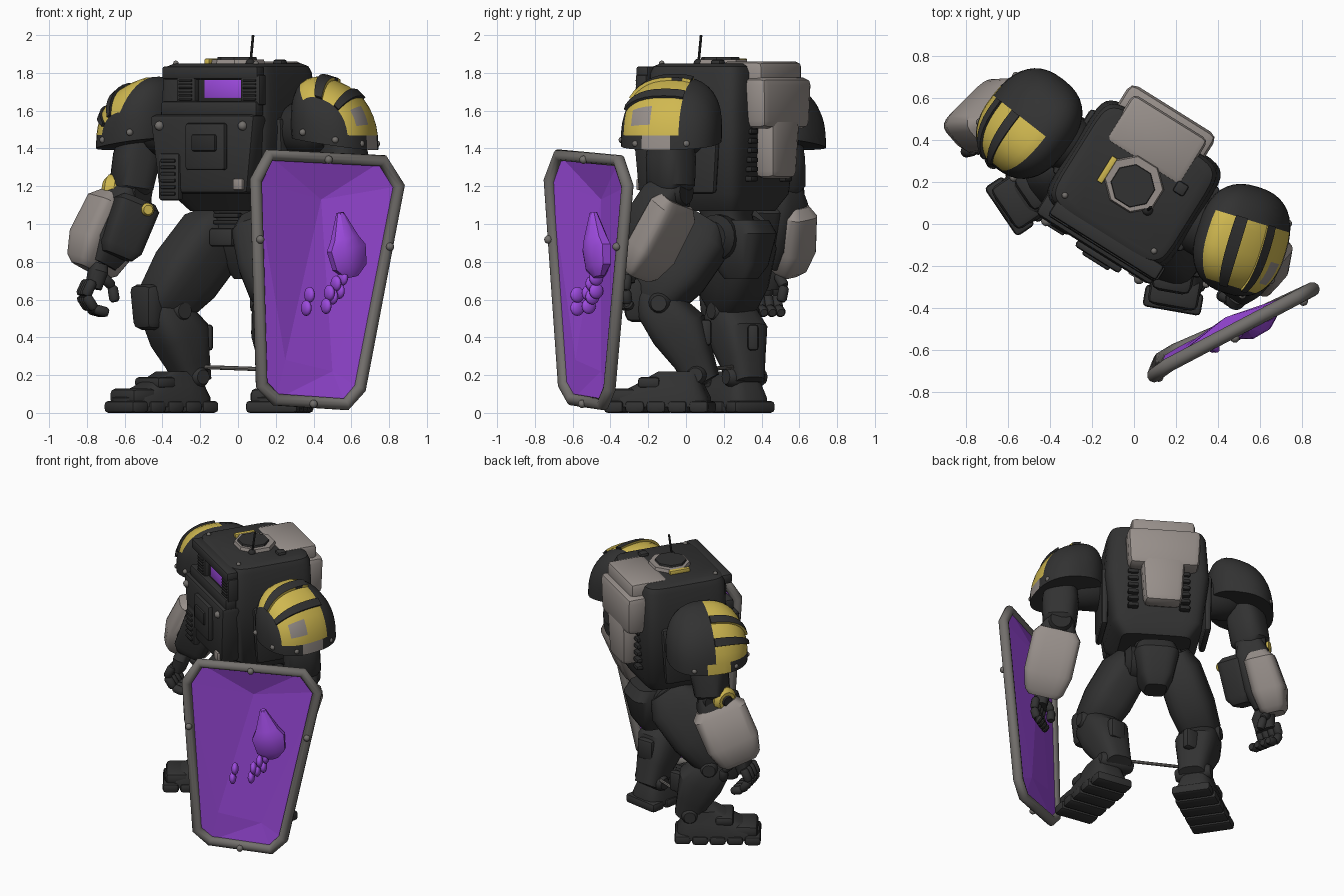
import bpy, bmesh, math
from mathutils import Matrix, Vector as V

cube = bpy.data.objects.get("Cube")
if cube:
    bpy.data.objects.remove(cube, do_unlink=True)


def material(name, rgb):
    m = bpy.data.materials.new(name)
    m.use_nodes = True
    m.diffuse_color = (*rgb, 1)
    m.node_tree.nodes["Principled BSDF"].inputs["Base Color"].default_value = (*rgb, 1)
    return m


DARK = material("charcoal armour", (0.032, 0.032, 0.032))
GREY = material("warm grey plate", (0.31, 0.275, 0.255))
RIM = material("shield rim grey", (0.17, 0.16, 0.15))
YELLOW = material("warning yellow", (0.63, 0.48, 0.08))
PURPLE = material("purple glass", (0.34, 0.07, 0.74))
BLACK = material("joint black", (0.024, 0.024, 0.024))

# The torso stands turned; its own frame faces -y
ROOT = Matrix.Translation((0, 0.19, 0)) @ Matrix.Rotation(math.radians(-32), 4, 'Z')
WORLD = Matrix.Identity(4)
made = []


def finish(bm, name, mats, M=WORLD):
    bmesh.ops.recalc_face_normals(bm, faces=bm.faces[:])
    me = bpy.data.meshes.new(name)
    bm.to_mesh(me)
    bm.free()
    for m in mats if isinstance(mats, list) else [mats]:
        me.materials.append(m)
    ob = bpy.data.objects.new(name, me)
    ob.matrix_world = M
    bpy.context.collection.objects.link(ob)
    made.append(ob)
    return ob


def box(name, c, s, mat, M=WORLD, bevel=0.015, taper=1.0):
    """Bevelled box; taper scales the bottom face."""
    bm = bmesh.new()
    bmesh.ops.create_cube(bm, size=1)
    for v in bm.verts:
        k = taper if v.co.z < 0 else 1
        v.co = V((v.co.x * s[0] * k, v.co.y * s[1] * k, v.co.z * s[2]))
    bmesh.ops.bevel(bm, geom=bm.edges[:], offset=min(bevel, min(s) * 0.4), segments=2,
                    affect='EDGES', profile=0.5)
    return finish(bm, name, mat, M @ Matrix.Translation(c))


def loft(name, sections, mat, M=WORLD, square=0.6, n=24):
    """Skin of rounded-square sections (z, half width, half depth, depth offset)."""
    bm = bmesh.new()
    soft = lambda c: math.copysign(abs(c) ** square, c)
    rings = []
    for z, w, d, off in sections:
        angles = [2 * math.pi * (i + 0.5) / n for i in range(n)]
        rings.append([bm.verts.new((w * soft(math.cos(a)), d * soft(math.sin(a)) + off, z))
                      for a in angles])
    for r, q in zip(rings, rings[1:]):
        for i in range(n):
            j = (i + 1) % n
            bm.faces.new((r[i], r[j], q[j], q[i]))
    bm.faces.new(rings[0])
    bm.faces.new(rings[-1])
    return finish(bm, name, mat, M)


def limb(name, a, b, front, sections, mat, square=0.7, n=20):
    """Loft from a to b; section heights are fractions of the length."""
    a, b, f = V(a), V(b), V(front)
    z = (b - a).normalized()
    y = -(f - z * f.dot(z)).normalized()
    x = y.cross(z)
    M = Matrix.Translation(a) @ Matrix((x, y, z)).transposed().to_4x4()
    L = (b - a).length
    return loft(name, [(t * L, w, d, o) for t, w, d, o in sections], mat, M, square, n)


def rod(name, a, b, r, mat, n=12):
    e = min(0.25, 0.5 * r / (V(b) - V(a)).length)
    side = (0.31, 0.87, 0.4)
    return limb(name, a, b, side, [(0, r * .7, r * .7, 0), (e, r, r, 0),
                                   (1 - e, r, r, 0), (1, r * .7, r * .7, 0)], mat, 1, n)


def ball(name, c, r, mat, M=WORLD, scale=(1, 1, 1), rot=0):
    bm = bmesh.new()
    bmesh.ops.create_uvsphere(bm, u_segments=14, v_segments=8, radius=r)
    return finish(bm, name, mat, M @ Matrix.Translation(c) @ Matrix.Rotation(rot, 4, 'Z')
                  @ Matrix.Diagonal((*scale, 1)))


# Torso hull, chest block and pelvis
loft("torso", [(1.07, .23, .19, .03), (1.16, .30, .26, .01), (1.5, .345, .30, 0), (1.6, .34, .295, 0),
               (1.8, .325, .29, 0), (1.835, .31, .275, 0), (1.85, .28, .245, 0)], DARK, ROOT, 0.28, 32)
box("chest_block", (0, -.29, 1.37), (.66, .16, .42), DARK, ROOT, .03, .84)
box("brow", (.03, -.295, 1.80), (.60, .08, .07), DARK, ROOT)
box("visor_sill", (.03, -.305, 1.61), (.60, .08, .08), DARK, ROOT)
box("visor_frame", (.09, -.29, 1.71), (.3, .02, .15), BLACK, ROOT, .005)
box("visor_window", (.10, -.302, 1.715), (.24, .008, .095), PURPLE, ROOT, .003)
box("chest_plate", (.04, -.38, 1.41), (.25, .04, .25), DARK, ROOT, .02)
box("chest_panel", (.04, -.40, 1.43), (.15, .03, .09), BLACK, ROOT, .01)
box("belt_light", (.23, -.35, 1.21), (.06, .05, .06), GREY, ROOT, .008)
box("vent_frame", (-.2, -.35, 1.25), (.13, .05, .25), DARK, ROOT, .015)
for i in range(6):
    box("chest_vent", (-.2, -.375, 1.16 + i * .035), (.09, .025, .018), BLACK, ROOT, .006)
for s in (-1, 1):
    box("visor_post", (.08 + s * .20, -.295, 1.71), (.12, .07, .16), DARK, ROOT, .01)
    for i in range(6):
        box("visor_vent", (.08 + s * .20, -.33, 1.66 + i * .02), (.08, .02, .01), BLACK, ROOT, .004)
        box("back_rib", (s * .17, .285, 1.24 + i * .05), (.07, .06, .03), BLACK, ROOT, .01)
    ball("chest_bolt", (s * .26, -.37, 1.52), .025, RIM, ROOT)
    ball("roof_bolt", (s * .25, -.22, 1.85), .015, RIM, ROOT)
    box("side_panel", (s * .34, .02, 1.36), (.05, .36, .4), DARK, ROOT, .02, .85)
    rod("shoulder_axle", ROOT @ V((s * .28, 0, 1.5)), ROOT @ V((s * .56, 0, 1.5)), .14, BLACK, 20)
    rod("hip_joint", ROOT @ V((s * .05, .06, .93)), ROOT @ V((s * .2, .06, .93)), .12, BLACK, 20)
loft("waist", [(.95, .13, .13, .04), (1.05, .12, .12, .03), (1.15, .17, .16, .02)], DARK, ROOT)
loft("pelvis", [(.71, .07, .08, .12), (.78, .11, .13, .12), (.95, .15, .19, .10),
                (1.02, .13, .17, .08)], DARK, ROOT, .5)
box("groin_guard", (-.01, -.13, .93), (.15, .07, .10), DARK, ROOT, .02)
for i in range(4):
    box("waist_rib", (0, -.1, 1.01 + i * .035), (.16, .05, .024), BLACK, ROOT, .008)

# Roof hatch, antenna and back plate
loft("hatch_ring", [(1.84, .15, .14, 0), (1.872, .14, .13, 0)], GREY, ROOT, 1, 8)
loft("hatch_lid", [(1.84, .115, .11, -.01), (1.885, .105, .10, -.01)], DARK, ROOT, 1, 8)
box("hatch_mark", (-.145, -.01, 1.86), (.03, .14, .03), YELLOW, ROOT, .005)
box("roof_latch", (.2, .1, 1.855), (.06, .06, .03), DARK, ROOT)
rod("antenna", (.065, .065, 1.84), (.08, .08, 2.0), .007, BLACK, 8)
ball("antenna_base", (.065, .065, 1.85), .025, BLACK)
box("back_plate_upper", (-.025, .325, 1.64), (.49, .16, .27), GREY, ROOT, .04, .94)
box("back_plate_lower", (-.02, .325, 1.41), (.29, .15, .34), GREY, ROOT, .04, .85)
box("back_plate_top", (-.02, .235, 1.79), (.42, .26, .14), GREY, ROOT, .03)


# Shoulder pads: sloping domes with yellow patches and raised dark bars
def pad(s, yaw, v0, front, back, last, bar_rows, low_strip):
    bm = bmesh.new()
    N = 32
    bmesh.ops.create_uvsphere(bm, u_segments=N, v_segments=20, radius=1)
    bmesh.ops.rotate(bm, verts=bm.verts, matrix=Matrix.Rotation(math.pi / 2, 3, 'X'))
    bars = []
    for f in bm.faces:
        c = f.calc_center_median()
        k = math.floor(math.atan2(c.z, c.x * s) / (2 * math.pi / N))
        if front < c.y < back and 1 <= k <= last:
            f.material_index = 1
            if k in bar_rows:
                f.material_index = 0
                bars.append(f)
            elif s > 0 and k in (2, 3) and -.55 < c.y < -.15:
                f.material_index = 2
        elif k == 0 and -.25 < c.y < .15:
            f.material_index = low_strip
    ext = bmesh.ops.extrude_face_region(bm, geom=bars)["geom"]
    for v in ext:
        if isinstance(v, bmesh.types.BMVert):
            v.co *= 1.07
    bmesh.ops.delete(bm, geom=bars, context='FACES')
    for v in bm.verts:
        v.co = V([math.copysign(abs(c) ** .82, c) * r for c, r in zip(v.co, (.22, .265, .285))])
        v.co.z -= v.co.x * s * .38
    cut = bmesh.ops.bisect_plane(bm, geom=bm.verts[:] + bm.edges[:] + bm.faces[:], dist=1e-5,
                                 plane_co=(0, 0, -.05), plane_no=(s * .15, 0, 1), clear_inner=True)
    bmesh.ops.holes_fill(bm, edges=[e for e in cut["geom_cut"] if isinstance(e, bmesh.types.BMEdge)])
    P = ROOT @ Matrix.Translation((s * .575, v0, 1.475)) @ Matrix.Rotation(math.radians(yaw), 4, 'Z')
    finish(bm, "shoulder_pad", [DARK, YELLOW, GREY], P)
    for u, v, z in ((.08, -.25, -.03), (-.1, -.25, .01), (.19, -.14, -.05), (.19, .14, -.05)):
        ball("pad_bolt", (s * u, v, z), .018, RIM, P)


# Arms, outer forearm covers and hands
def hand(wrist, out, span):
    w, o, p = V(wrist), V(out), V(span)
    at = lambda a, b, h: w + o * a + p * b + V((0, 0, h))
    limb("palm", w, at(.04, 0, -.13), out, [(0, .05, .04, 0), (.3, .08, .05, 0), (1, .07, .04, 0)], DARK)
    for i in range(4):
        b = (i - 1.5) * .05
        pts = [at(.06, b, -.09), at(.10, b, -.17), at(.05, b, -.24), at(-.03, b, -.26)]
        for c, d in zip(pts, pts[1:]):
            rod("finger", c, d, .028, DARK)
    pts = [at(-.02, -.06, -.06), at(-.09, -.08, -.12), at(-.10, -.06, -.20)]
    for c, d in zip(pts, pts[1:]):
        rod("thumb", c, d, .028, DARK)


def arm(shoulder, elbow, wrist, out, front, wide, thick, gap, start):
    limb("upper_arm", shoulder, elbow, front, [(0, .10, .10, 0), (.45, .12, .12, 0),
                                               (.9, .11, .12, 0), (1, .09, .09, 0)], DARK)
    e = V(elbow)
    rod("elbow_joint", e - V(out) * .1, e + V(out) * .1, .095, BLACK, 20)
    limb("forearm", elbow, wrist, out, [(-.1, .09, .08, 0), (.1, .13, .11, 0), (.7, .13, .11, 0),
                                        (1, .08, .07, 0)], DARK, .5)
    limb("forearm_cover", elbow, wrist, out,
         [(start, .75 * wide, .6 * thick, -.6 * gap), (start + .12, wide, .9 * thick, -.7 * gap),
          (.75, wide, thick, -gap), (1.04, .8 * wide, .8 * thick, -gap),
          (1.12, .6 * wide, .55 * thick, -gap)], GREY, .45)


pad(-1, -6, -.02, -.93, .06, 9, (3, 6), 1)
pad(1, 15, .045, -.80, .30, 11, (5, 8), 2)
arm((-.51, .5, 1.5), (-.57, .51, 1.17), (-.73, .46, .79), (-.7, .7, 0), (.3, -.95, 0),
    .18, .115, .055, .12)
arm((.55, -.08, 1.5), (.57, -.08, 1.17), (.50, -.31, .83), (.55, .83, 0), (-.5, -.5, 0),
    .16, .085, .11, .04)
hand((-.73, .43, .79), (-.9, -.2, 0), (.2, -.9, 0))
hand((.50, -.33, .82), (.3, -.2, 0), (.7, .4, 0))
limb("gauntlet", (-.53, .40, 1.13), (-.64, .36, .83), (.3, -.95, 0),
     [(0, .09, .07, 0), (.1, .12, .10, 0), (.85, .11, .09, 0), (1, .08, .06, 0)], DARK, .4)
rod("elbow_disc", (-.60, .49, 1.18), (-.70, .53, 1.18), .085, YELLOW, 20)
rod("elbow_hub", (-.60, .49, 1.18), (-.71, .534, 1.18), .045, BLACK, 16)
rod("forearm_lamp", (-.49, .38, 1.08), (-.475, .29, 1.075), .035, YELLOW, 16)


# Legs and feet
def leg(hip, knee, ankle, foot, yaw):
    turn = Matrix.Rotation(yaw, 4, 'Z')
    f = turn @ V((0, -1, 0))
    side = turn @ V((1, 0, 0))
    k = V(knee)
    limb("thigh", hip, knee, f, [(-.12, .10, .12, 0), (.1, .145, .19, 0), (.6, .15, .19, 0),
                                 (.95, .13, .15, 0), (1.08, .09, .10, 0)], DARK, .65)
    limb("shin", knee, ankle, f, [(-.1, .09, .08, 0), (.1, .125, .12, 0), (.45, .14, .15, .03),
                                  (.8, .11, .11, .02), (1.1, .09, .09, 0)], DARK, .65)
    M = Matrix.Translation(k + f * .09) @ turn
    box("knee_pad", (0, 0, -.01), (.2, .14, .24), DARK, M, .04, .8)
    back = k - f * .05 - V((0, 0, .03))
    rod("knee_joint", back - side * .14, back + side * .14, .06, DARK, 16)
    box("calf_panel", V(ankle) * .45 + k * .55 - f * .17, (.12, .06, .14), DARK, WORLD, .02)
    rod("ankle_joint", V(ankle) - side * .12, V(ankle) + side * .12, .055, DARK, 16)
    F = Matrix.Translation(foot) @ turn
    for i in range(5):
        box("sole_block", (0, -.225 + i * .114, .032), (.28 - .02 * (i == 4), .106, .064), DARK, F, .02)
    loft("foot_upper", [(.03, .13, .27, 0), (.08, .13, .27, 0), (.14, .11, .19, .05),
                        (.22, .09, .11, .11)], DARK, F, .5)
    box("toe_cap", (0, -.18, .085), (.24, .16, .09), DARK, F, .03)
    box("instep_guard", (0, -.04, .16), (.23, .12, .06), DARK, F, .02)


leg((-.1, .31, .97), (-.40, .22, .57), (-.25, .31, .19), (-.405, .21, 0), math.radians(-56))
leg((.12, .08, .97), (.20, -.17, .61), (.22, .07, .20), (.225, -.14, 0), math.radians(-10))
rod("ankle_tether", (-.25, .28, .245), (.22, .07, .228), .011, RIM, 8)

# Shield: faceted hollow sheet in a tubular rim
rim = [V(p) for p in ((.095, -.72, 1.23), (.165, -.67, 1.365), (.765, -.355, 1.335), (.85, -.31, 1.2),
                      (.645, -.405, .13), (.57, -.44, .045), (.2, -.60, .07), (.125, -.645, .15))]
peaks = [V((.44, -.45, 1.13)), V((.25, -.585, .28)), V((.5, -.45, .22))]
bm = bmesh.new()
r = [bm.verts.new(p) for p in rim]
a, b, c = [bm.verts.new(p) for p in peaks]
for tri in ((r[0], r[1], a), (r[1], r[2], a), (r[2], r[3], a), (r[3], c, a), (r[3], r[4], c),
            (r[4], r[5], c), (r[5], r[6], c), (r[6], b, c), (r[6], r[7], b), (r[7], r[0], b),
            (r[0], a, b), (a, c, b)):
    bm.faces.new(tri)
sheet = finish(bm, "shield_sheet", PURPLE)
sheet.modifiers.new("thickness", 'SOLIDIFY').thickness = .008

cu = bpy.data.curves.new("shield_rim", 'CURVE')
cu.dimensions = '3D'
cu.bevel_depth = .034
cu.bevel_resolution = 3
sp = cu.splines.new('POLY')
sp.points.add(len(rim) - 1)
for q, p in zip(sp.points, rim):
    q.co = (*p, 1)
sp.use_cyclic_u = True
cu.materials.append(RIM)
bpy.context.collection.objects.link(bpy.data.objects.new("shield_rim", cu))
for i, t in ((1, .5), (3, .29), (5, .5), (7, .72)):
    p = rim[i].lerp(rim[(i + 1) % 8], t) + V((.015, -.03, -.01))
    ball("rim_bolt", p, .022, RIM)

# Purple palm and knuckles pressed through the shield
slant = math.radians(30)
limb("shield_palm", (.60, -.46, .72), (.54, -.49, 1.06), (.5, -.87, 0),
     [(0, .04, .03, 0), (.15, .10, .06, 0), (.45, .115, .065, 0), (.6, .08, .06, 0),
      (1, .02, .02, 0)], PURPLE, 1, 8)
for x, y, z in ((.545, -.475, .68), (.51, -.495, .65), (.475, -.515, .60), (.37, -.575, .59)):
    for d in (-.035, .035):
        ball("shield_finger", (x + d * .25, y, z + d), .026, PURPLE, WORLD, (.9, 1.6, 1.6), slant)

bpy.ops.object.select_all(action='DESELECT')
for ob in made:
    ob.select_set(True)
bpy.context.view_layer.objects.active = made[0]
bpy.ops.object.shade_smooth_by_angle(angle=math.radians(35))
sheet.data.shade_flat()
